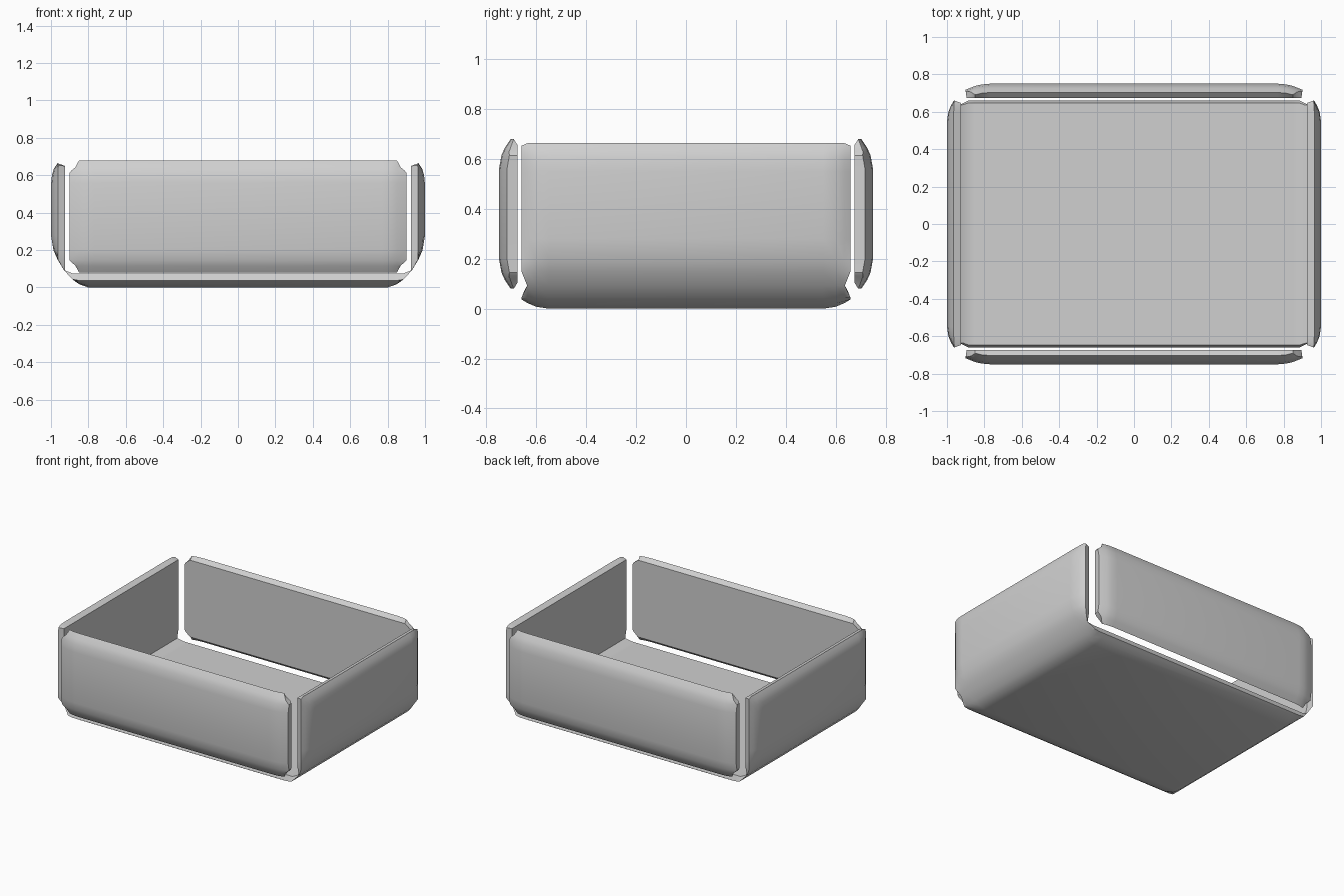
import bpy, bmesh, math
from mathutils import Vector

if "Cube" in bpy.data.objects:
    bpy.data.objects.remove(bpy.data.objects["Cube"], do_unlink=True)

GREY = (0.63, 0.63, 0.63, 1)
mat = bpy.data.materials.new("light_grey")
mat.use_nodes = True
mat.diffuse_color = GREY
mat.node_tree.nodes["Principled BSDF"].inputs["Base Color"].default_value = GREY


def curl(distance, depth, reach):
    """Inward curl of a panel rim; distance is measured from the edge."""
    return depth * max(0, 1 - distance / reach) ** 2


def clamp(value, limit):
    return max(-limit, min(limit, value))


def mirrored(values):
    return [-v for v in values] + values[::-1]


def slab(name, outer, inner):
    """Closed panel between a curved outer grid and a flat inner grid of equal size."""
    bm = bmesh.new()
    grids = [[[bm.verts.new(p) for p in row] for row in g] for g in (outer, inner)]
    for grid in grids:
        for a, b in zip(grid, grid[1:]):
            for i in range(len(a) - 1):
                bm.faces.new((a[i], a[i + 1], b[i + 1], b[i]))

    def rim(g):
        return (g[0] + [r[-1] for r in g[1:-1]] + g[-1][::-1]
                + [r[0] for r in g[-2:0:-1]])

    o, n = rim(grids[0]), rim(grids[1])
    for i in range(len(o)):
        bm.faces.new((o[i - 1], o[i], n[i], n[i - 1]))
    bmesh.ops.recalc_face_normals(bm, faces=bm.faces[:])
    mesh = bpy.data.meshes.new(name)
    bm.to_mesh(mesh)
    bm.free()
    mesh.materials.append(mat)
    obj = bpy.data.objects.new(name, mesh)
    bpy.context.collection.objects.link(obj)
    bpy.ops.object.select_all(action="DESELECT")
    bpy.context.view_layer.objects.active = obj
    obj.select_set(True)
    bpy.ops.object.shade_smooth_by_angle(angle=math.radians(30))


# Front and back panels: rounded rims, notched corners, flat inner faces
half_w, half_h, mid = 0.9, 0.3, 0.38
xs = mirrored([half_w, 0.85, 0.815, 0.77])
zs = mirrored([half_h, 0.265, 0.235, 0.18])
for name, side in (("front_panel", -1), ("back_panel", 1)):
    outer, inner = [], []
    for j, z in enumerate(zs):
        outer.append([])
        inner.append([])
        for i, x in enumerate(xs):
            dx, dz = half_w - abs(x), half_h - abs(z)
            depth = curl(dx, 0.032, 0.13) + curl(dz, 0.047, 0.12)
            px, pz = x, z
            if i in (0, 7) and j in (0, 7):        # inside of the notch
                px, pz, depth = math.copysign(0.87, x), math.copysign(0.262, z), 0.045
            elif i in (0, 7) and j in (1, 6):      # end of the side rim
                px, pz, depth = math.copysign(0.888, x), math.copysign(0.248, z), 0.04
            outer[-1].append((px, side * (0.75 - depth), mid + pz))
            inner[-1].append((clamp(px, 0.895), side * 0.675, mid + clamp(pz, 0.275)))
    slab(name, outer, inner)

# Bottom and both sides: one bent channel, thick walls with thin bends
wall_x, floor_z, thick, half_d = 0.925, 0.075, 0.075, 0.66
profile = [(0.965, 0.665), (0.985, 0.635), (0.995, 0.6), (1, 0.55), (1, 0.28),
           (0.987, 0.2), (0.965, 0.15), (0.93, 0.092), (0.885, 0.043),
           (0.85, 0.018), (0.8, 0)]
BEND = 7
profile += [(-x, z) for x, z in reversed(profile)]
outer, inner = [], []
for y in mirrored([half_d, 0.635, 0.6, 0.55]):
    outer.append([])
    inner.append([])
    at_end = abs(y) == half_d
    for i, (x, z) in enumerate(profile):
        k = min(i, len(profile) - 1 - i)
        p = Vector((x, y, z))
        q = Vector((clamp(x, wall_x), y, max(floor_z, min(z, 0.65))))
        gap = q - p
        room = max(0, 2 * gap.length / thick - 1)
        p += gap.normalized() * curl(half_d - abs(y), 0.037, 0.11) * room
        q.y = clamp(y, 0.647)
        if at_end and k == BEND:                   # nick in the rim at each bend
            p.y, q.y = math.copysign(0.637, y), math.copysign(0.632, y)
        if at_end and k == 0:                      # trimmed upper corner
            p.z -= 0.01
        outer[-1].append(p)
        inner[-1].append(q)
slab("bottom_and_sides", outer, inner)
